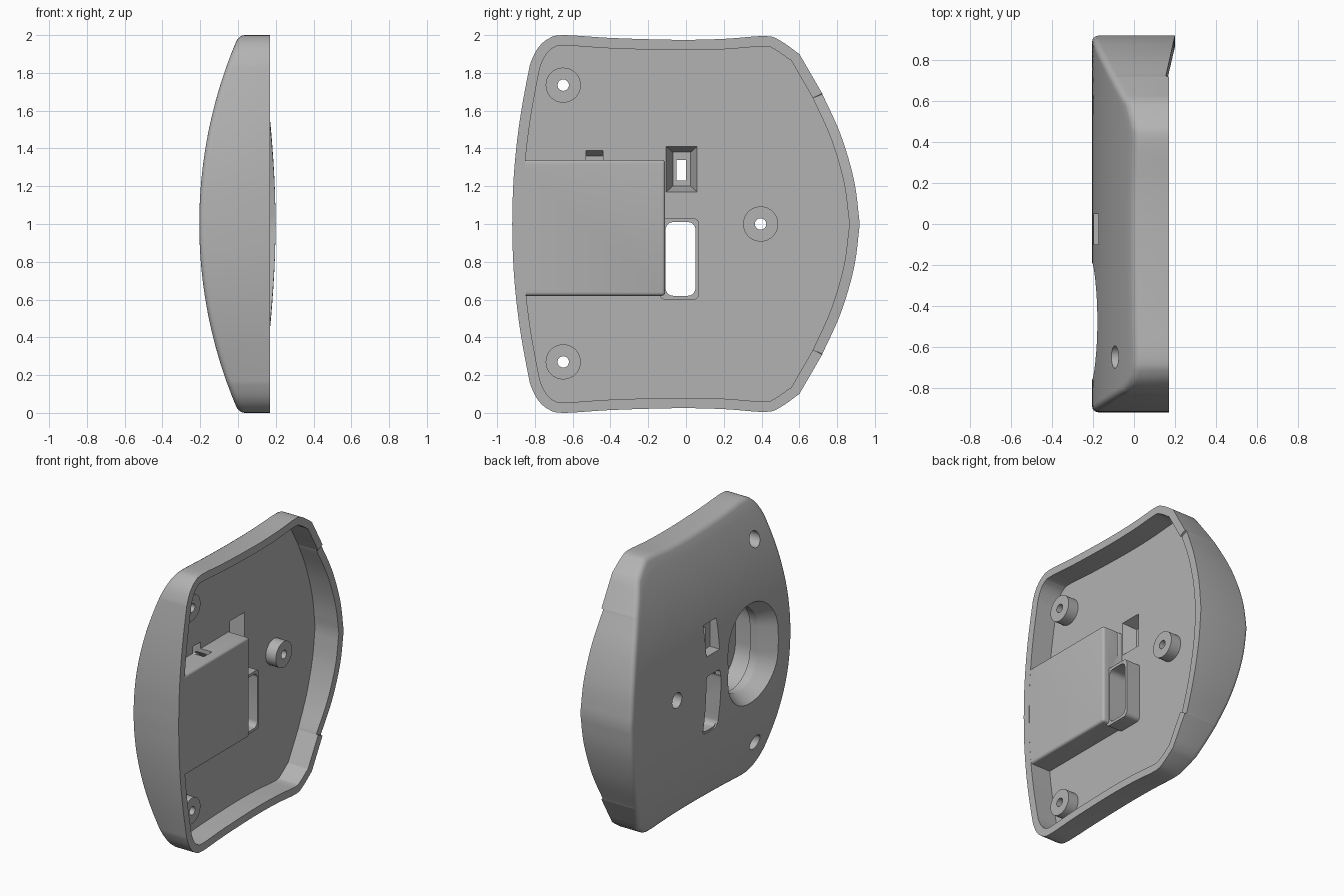
import bpy, bmesh, math

if "Cube" in bpy.data.objects:
    bpy.data.objects.remove(bpy.data.objects["Cube"])

grey = bpy.data.materials.new("plain_grey")
grey.diffuse_color = (0.45, 0.45, 0.45, 1)
grey.use_nodes = True
grey.node_tree.nodes["Principled BSDF"].inputs["Base Color"].default_value = grey.diffuse_color
FLOOR, RIM, WALL, FILLET = 0.01, 0.17, 0.055, 0.03


def make(name, verts, faces):
    me = bpy.data.meshes.new(name)
    me.from_pydata(verts, [], faces)
    bm = bmesh.new()
    bm.from_mesh(me)
    bmesh.ops.recalc_face_normals(bm, faces=bm.faces)
    bm.to_mesh(me)
    bm.free()
    me.materials.append(grey)
    ob = bpy.data.objects.new(name, me)
    bpy.context.collection.objects.link(ob)
    return ob


def loft(name, rings):
    """Solid through rings of (x, y, z) points with flat end caps."""
    n = len(rings[0])
    faces = [tuple(range(n)), tuple(range((len(rings) - 1) * n, len(rings) * n))]
    for r in range(len(rings) - 1):
        for i in range(n):
            j = (i + 1) % n
            faces.append((r * n + i, r * n + j, (r + 1) * n + j, (r + 1) * n + i))
    return make(name, [p for ring in rings for p in ring], faces)


def round_rect(x, y0, y1, z0, z1, r, seg=6):
    pts = []
    for k, (cy, cz) in enumerate([(y1 - r, z1 - r), (y0 + r, z1 - r),
                                  (y0 + r, z0 + r), (y1 - r, z0 + r)]):
        for s in range(seg + 1):
            a = math.pi / 2 * (k + s / seg)
            pts.append((x, cy + r * math.cos(a), cz + r * math.sin(a)))
    return pts


def rect(x, y0, y1, z0, z1):
    return [(x, y0, z0), (x, y1, z0), (x, y1, z1), (x, y0, z1)]


def circle(x, y, z, r, n=32):
    return [(x, y + r * math.cos(2 * math.pi * i / n),
             z + r * math.sin(2 * math.pi * i / n)) for i in range(n)]


def combine(target, tool, op):
    tool.hide_render = True
    mod = target.modifiers.new("cut", "BOOLEAN")
    mod.operation, mod.object, mod.solver = op, tool, "EXACT"
    bpy.context.view_layer.objects.active = target
    bpy.ops.object.modifier_apply(modifier=mod.name)
    bpy.data.objects.remove(tool, do_unlink=True)


def spline(ctrl, seg):
    """Catmull-Rom points through ctrl, without the last one."""
    p = [[2 * ctrl[0][k] - ctrl[1][k] for k in (0, 1)], *ctrl,
         [2 * ctrl[-1][k] - ctrl[-2][k] for k in (0, 1)]]
    out = []
    for i in range(1, len(p) - 2):
        for s in range(seg):
            t = s / seg
            out.append(tuple(0.5 * (2 * p[i][k] + (p[i + 1][k] - p[i - 1][k]) * t
                + (2 * p[i - 1][k] - 5 * p[i][k] + 4 * p[i + 1][k] - p[i + 2][k]) * t * t
                + (3 * p[i][k] - p[i - 1][k] - 3 * p[i + 1][k] + p[i + 2][k]) * t ** 3)
                for k in (0, 1)))
    return out


# Upper half of the outline in (y, z), front to back
half = spline([(-.92, 1), (-.915, 1.2), (-.899, 1.4), (-.872, 1.6), (-.835, 1.8),
               (-.82, 1.86), (-.785, 1.93), (-.73, 1.98), (-.65, 2.0), (-.4, 1.985),
               (-.05, 1.975), (.2, 1.98), (.42, 1.995), (.5, 1.97), (.6, 1.9)], 4)
half += spline([(.6, 1.9), (.71, 1.71), (.73, 1.67), (.82, 1.47), (.89, 1.23), (.92, 1)], 4)
half.append((.92, 1))
outline = half + [(y, 2 - z) for y, z in half[-2:0:-1]]
N, H = len(outline), len(half) - 1


def inset(d):
    out = []
    for i in range(N):
        (ya, za), (yb, zb) = outline[i - 1], outline[(i + 1) % N]
        l = math.hypot(yb - ya, zb - za)
        out.append((outline[i][0] + d * (zb - za) / l, outline[i][1] - d * (yb - ya) / l))
    return out


def back_x(z):  # cylindrical outer face
    R = 2.486
    return -.205 + R - math.sqrt(R * R - (z - 1) ** 2)


def rim_x(y):  # flat rim with a sloping lip at the back
    return RIM if y < .722 else .157 + .226 * (y - .73)


# Shell: floor, inner wall, rim, outer wall, rounded edge, curved face
inner = inset(WALL)
rings = [[(FLOOR, y, z) for y, z in inner],
         [(rim_x(o[0]), y, z) for o, (y, z) in zip(outline, inner)],
         [(rim_x(y), y, z) for y, z in outline]]
for k in range(5):
    a = k / 4 * math.pi / 2
    pts = inset(FILLET * (1 - math.cos(a)))
    rings.append([(back_x(z) + FILLET * (1 - math.sin(a)), y, z) for y, z in pts])
verts = [p for ring in rings for p in ring]
faces = [tuple(range(N))]
for r in range(len(rings) - 1):
    for i in range(N):
        j = (i + 1) % N
        faces.append((r * N + i, r * N + j, (r + 1) * N + j, (r + 1) * N + i))
base, K = (len(rings) - 1) * N, 32
cols = [[base] * (K + 1)]
for i in range(1, H):
    top, bot = base + i, base + N - i
    col = [top]
    for k in range(1, K):
        z = verts[top][2] + (verts[bot][2] - verts[top][2]) * k / K
        col.append(len(verts))
        verts.append((back_x(z), verts[top][1], z))
    cols.append(col + [bot])
cols.append([base + H] * (K + 1))
for c, d in zip(cols, cols[1:]):
    for k in range(K):
        f = list(dict.fromkeys((c[k], c[k + 1], d[k + 1], d[k])))
        faces.append(tuple(f))
shell = make("shell", verts, faces)

# Raised housing, flush with the rim, with softened edges
housing = loft("housing", [rect(-.02, -.88, -.11, .62, 1.34), rect(.1695, -.88, -.11, .62, 1.34)])
bev = housing.modifiers.new("soft", "BEVEL")
bev.width, bev.segments = .018, 4
combine(shell, housing, "UNION")

# Collar around the cable slot and three screw bosses
combine(shell, loft("collar", [round_rect(x, -.14, .07, .6, 1.03, .03) for x in (-.03, .12)]), "UNION")
screws = [(-.65, 1.735), (-.65, .27), (.395, 1.0)]
for y, z in screws:
    combine(shell, loft("boss", [circle(x, y, z, .093) for x in (-.01, .09)]), "UNION")

# Openings
cuts = [
    # flared oval opening and the pocket behind it
    loft("flare", [round_rect(x, -.475 - w, -.475 + w, 1 - h, 1 + h, w, 12)
                   for x, w, h in ((-.25, .315, .405), (-.09, .21, .30))]),
    loft("throat", [round_rect(x, -.685, -.265, .7, 1.3, .21, 12) for x in (-.1, .03)]),
    loft("pocket", [round_rect(x, -.75, -.2, .67, 1.31, .23, 12) for x in (-.03, .13)]),
    # cable notch above the housing
    loft("notch", [rect(-.05, -.53, -.44, 1.2, 1.36), rect(.1, -.53, -.44, 1.2, 1.43)]),
    # through slot
    loft("slot", [round_rect(x, -.108, .05, .62, 1.01, .04) for x in (-.4, .4)]),
    loft("slot_recess", [round_rect(x, -.1, .06, .61, 1.04, .03) for x in (-.4, -.165)]),
    # tapered switch recess, window and outer recess
    loft("switch_taper", [rect(.05, -.12, .074, 1.156, 1.424), rect(-.08, -.07, .025, 1.2, 1.38)]),
    loft("switch_window", [rect(x, -.05, .0, 1.23, 1.34) for x in (-.4, .1)]),
    loft("switch_recess", [rect(x, -.1, .05, 1.18, 1.4) for x in (-.4, -.12)]),
]
for y, z in screws:
    cuts.append(loft("screw_hole", [circle(x, y, z, .03) for x in (-.4, .4)]))
    cuts.append(loft("counterbore", [circle(x, y, z, .055) for x in (-.4, .03)]))
for c in cuts:
    combine(shell, c, "DIFFERENCE")

bpy.ops.object.select_all(action="DESELECT")
shell.select_set(True)
bpy.context.view_layer.objects.active = shell
bpy.ops.object.shade_smooth_by_angle(angle=math.radians(30))
